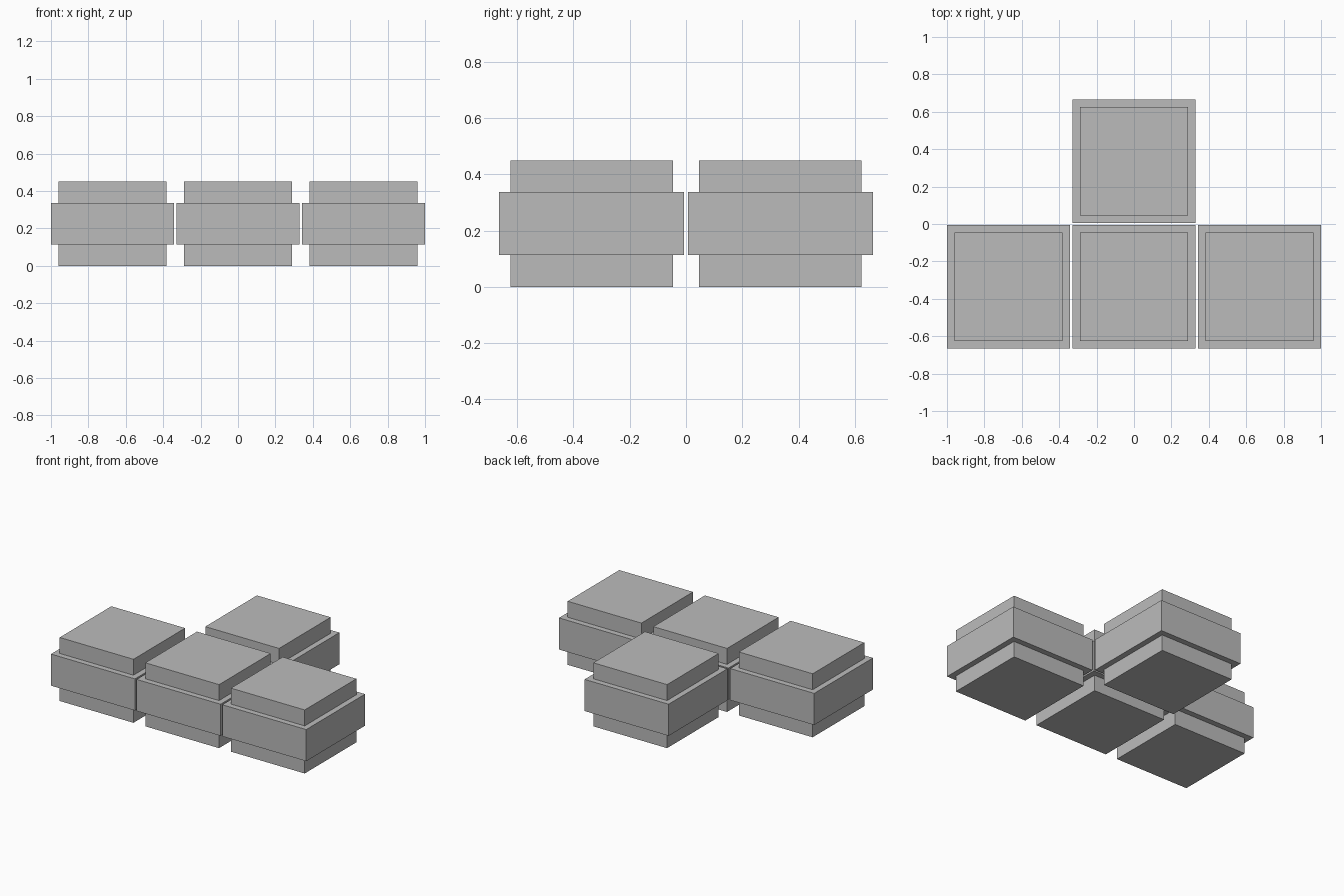
import bpy
import bmesh
from mathutils import Matrix

cube = bpy.data.objects.get("Cube")
if cube:
    bpy.data.objects.remove(cube, do_unlink=True)

# Single grey finish
grey = bpy.data.materials.new("plain_grey")
grey.use_nodes = True
colour = (0.5, 0.5, 0.5, 1)
grey.diffuse_color = colour
grey.node_tree.nodes["Principled BSDF"].inputs["Base Color"].default_value = colour

PITCH = 0.671      # spacing between block centres
WIDE = 0.658       # width of the middle band
NARROW = 0.578     # width of the top and bottom slabs
LEVELS = (0, 0.113, 0.337, 0.45)


def slab(name, x, y, width, low, high):
    """Square flat-sided slab between two heights."""
    bm = bmesh.new()
    place = Matrix.Translation((0, 0, (low + high) / 2))
    size = Matrix.Diagonal((width, width, high - low, 1))
    bmesh.ops.create_cube(bm, size=1, matrix=place @ size)
    mesh = bpy.data.meshes.new(name)
    bm.to_mesh(mesh)
    bm.free()
    mesh.materials.append(grey)
    obj = bpy.data.objects.new(name, mesh)
    obj.location = (x, y, 0)
    bpy.context.collection.objects.link(obj)


# Row of three blocks in front, one behind the middle
blocks = {"right": (-1, -0.5), "middle": (0, -0.5), "left": (1, -0.5), "back": (0, 0.5)}
bottom, band_low, band_high, top = LEVELS
for name, (column, row) in blocks.items():
    x, y = column * PITCH, row * PITCH
    slab(name + "_block_base", x, y, NARROW, bottom, band_low)
    slab(name + "_block_band", x, y, WIDE, band_low, band_high)
    slab(name + "_block_cap", x, y, NARROW, band_high, top)
